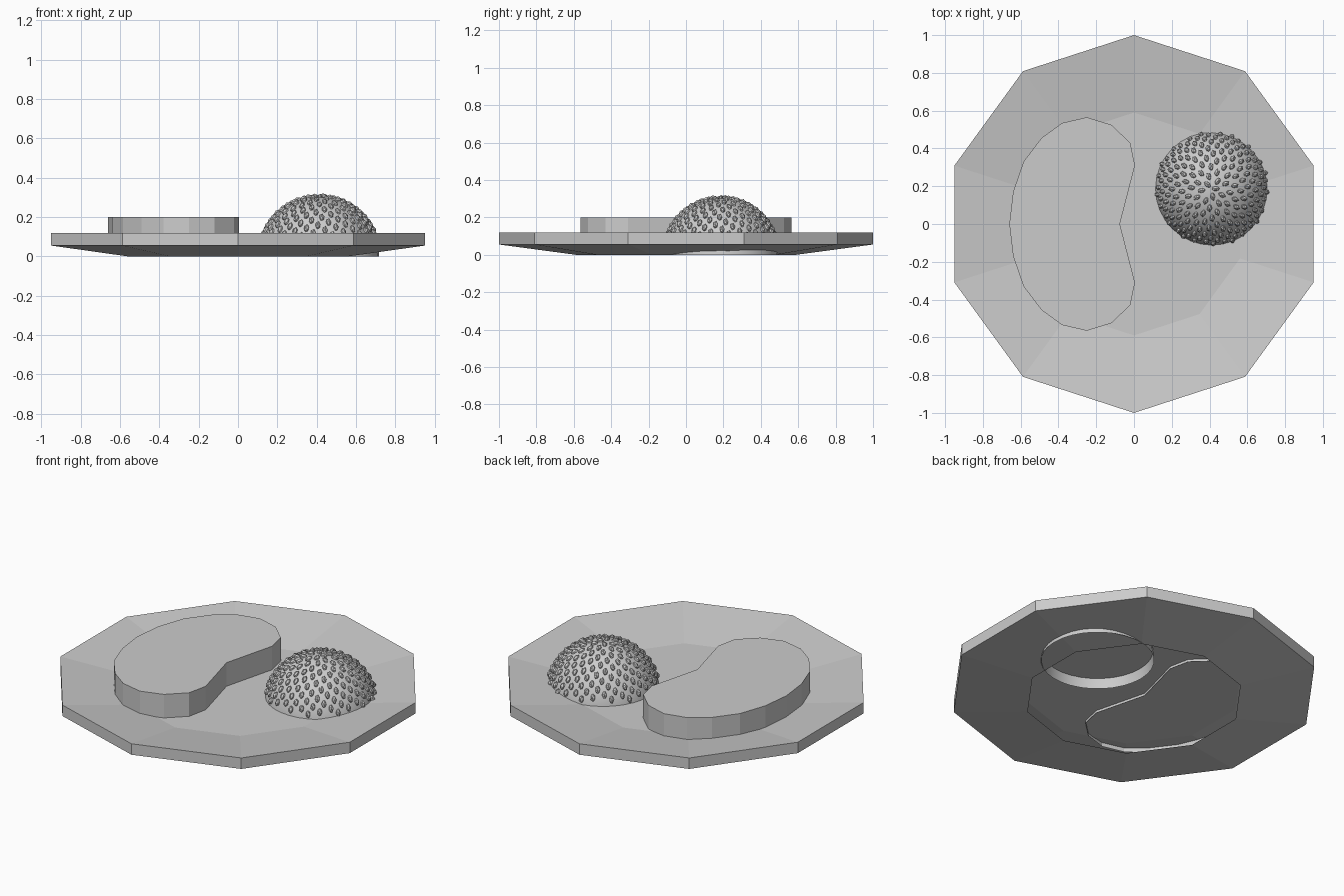
import bpy, bmesh, math
from mathutils import Vector, Matrix

if "Cube" in bpy.data.objects:
    bpy.data.objects.remove(bpy.data.objects["Cube"])


def make_object(name, bm):
    bmesh.ops.recalc_face_normals(bm, faces=bm.faces[:])
    mesh = bpy.data.meshes.new(name)
    bm.to_mesh(mesh)
    bm.free()
    obj = bpy.data.objects.new(name, mesh)
    bpy.context.collection.objects.link(obj)
    return obj


# Plate: ten-sided skirt, rim and sloped top around a raised floor, open beneath
bm = bmesh.new()
SIDES = 10
rings = []
for r, z in [(0.59, 0.0), (1.0, 0.055), (1.0, 0.12), (0.59, 0.06)]:
    rings.append([bm.verts.new((r * math.cos(math.pi / 2 + math.tau * i / SIDES),
                                r * math.sin(math.pi / 2 + math.tau * i / SIDES), z))
                  for i in range(SIDES)])
for a, b in zip(rings, rings[1:]):
    for i in range(SIDES):
        j = (i + 1) % SIDES
        bm.faces.new((a[i], a[j], b[j], b[i]))
bm.faces.new(rings[-1])
make_object("plate", bm)

# Kidney-shaped slab: half outline mirrored across y = 0, open beneath
half = [(0.005, 0.31), (-0.02, 0.43), (-0.12, 0.525), (-0.25, 0.565),
        (-0.38, 0.535), (-0.49, 0.455), (-0.585, 0.33), (-0.64, 0.17)]
outline = [(-0.075, 0)] + half + [(-0.66, 0)] + [(x, -y) for x, y in reversed(half)]
bm = bmesh.new()
low = [bm.verts.new((x, y, 0.045)) for x, y in outline]
top = [bm.verts.new((x, y, 0.20)) for x, y in outline]
for i in range(len(outline)):
    j = (i + 1) % len(outline)
    bm.faces.new((low[i], low[j], top[j], top[i]))
bm.faces.new(top)
make_object("kidney_slab", bm)

# Mound: open hemisphere
CENTRE, RADIUS = Vector((0.413, 0.187, 0.0)), 0.305
bm = bmesh.new()
bmesh.ops.create_uvsphere(bm, u_segments=32, v_segments=16, radius=RADIUS)
bmesh.ops.delete(bm, geom=[v for v in bm.verts if v.co.z < -0.001], context='VERTS')
bmesh.ops.translate(bm, verts=bm.verts[:], vec=CENTRE)
for f in bm.faces:
    f.smooth = True
make_object("mound", bm)

# Grains: small stretched pellets spread evenly over the mound, lying up the slope
bm = bmesh.new()
COUNT = 190
for i in range(COUNT):
    h = 1 - (1 - 0.27) * (i + 0.5) / COUNT
    a = i * math.pi * (3 - math.sqrt(5))
    s = math.sqrt(1 - h * h)
    n = Vector((s * math.cos(a), s * math.sin(a), h))
    side = Vector((-math.sin(a), math.cos(a), 0))
    rot = Matrix((side, n.cross(side), n)).transposed().to_4x4()
    mat = (Matrix.Translation(CENTRE + n * RADIUS) @ rot
           @ Matrix.Diagonal((0.014, 0.023, 0.016, 1)))
    bmesh.ops.create_icosphere(bm, subdivisions=1, radius=1, matrix=mat)
make_object("grains", bm)
